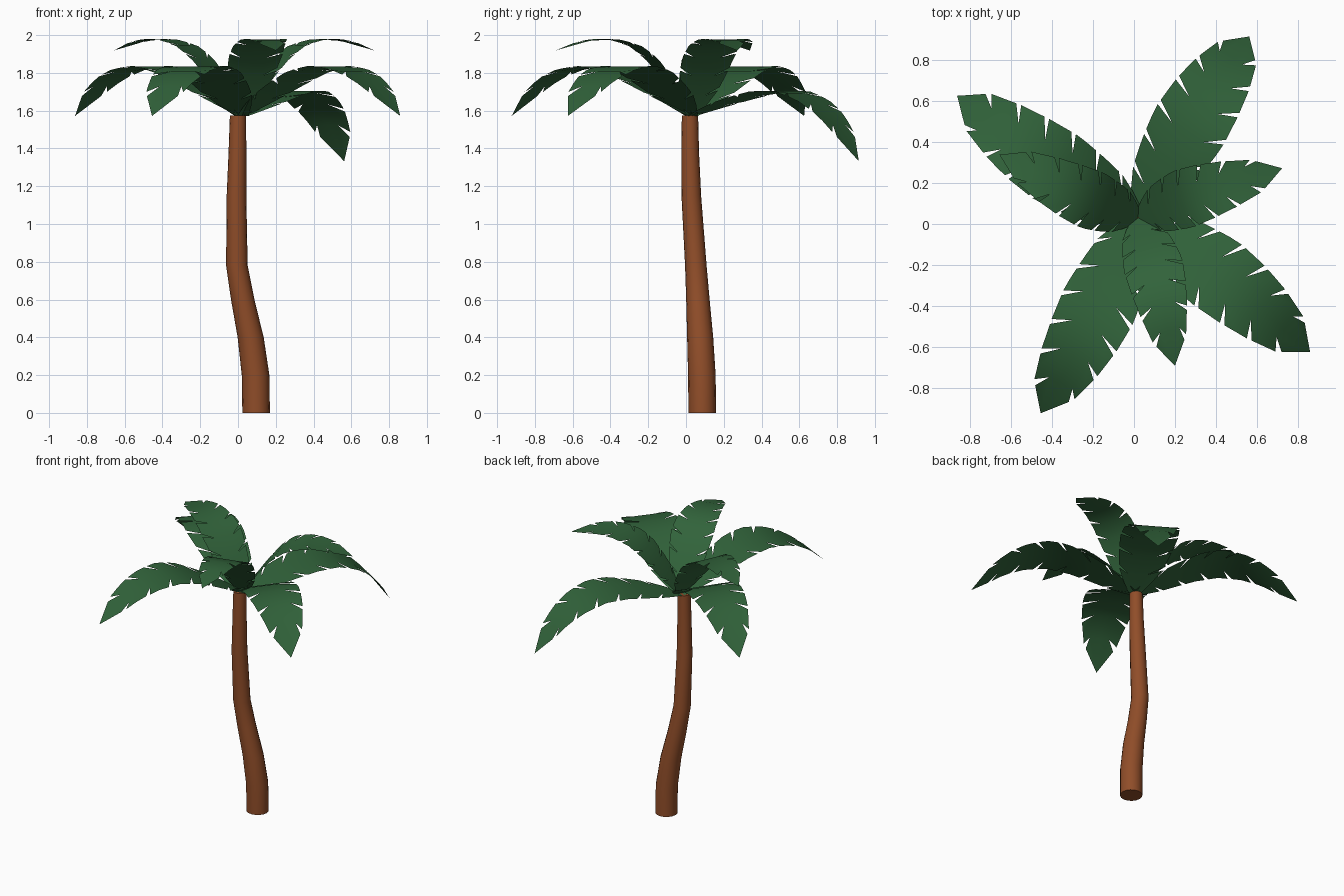
import bpy, bmesh, math, random
from mathutils import Matrix, Vector

old = bpy.data.objects.get("Cube")
if old:
    bpy.data.objects.remove(old, do_unlink=True)


def material(name, rgb):
    m = bpy.data.materials.new(name)
    m.use_nodes = True
    m.diffuse_color = (*rgb, 1)
    bsdf = m.node_tree.nodes["Principled BSDF"]
    bsdf.inputs["Base Color"].default_value = (*rgb, 1)
    bsdf.inputs["Roughness"].default_value = 0.9
    return m


GREEN = material("leaf green", (0.031, 0.125, 0.043))
BROWN = material("bark brown", (0.28, 0.075, 0.022))


def finish(bm, name, mat):
    mesh = bpy.data.meshes.new(name)
    bm.to_mesh(mesh)
    bm.free()
    mesh.materials.append(mat)
    ob = bpy.data.objects.new(name, mesh)
    bpy.context.collection.objects.link(ob)
    bpy.ops.object.select_all(action="DESELECT")
    ob.select_set(True)
    bpy.context.view_layer.objects.active = ob
    bpy.ops.object.shade_smooth_by_angle(angle=math.radians(40))
    return ob


def lerp_table(table, t):
    for (a, va), (b, vb) in zip(table, table[1:]):
        if t <= b:
            return va + (vb - va) * (t - a) / (b - a)
    return table[-1][1]


# Trunk: bent tapering tube, each ring is (x, y, z, radius)
RINGS = [(0.096, 0.086, 0, 0.073), (0.093, 0.084, 0.2, 0.073),
         (0.067, 0.075, 0.4, 0.069), (0.025, 0.063, 0.6, 0.062),
         (-0.006, 0.052, 0.78, 0.057), (-0.008, 0.028, 1.15, 0.052),
         (-0.003, 0.022, 1.38, 0.047), (0, 0.021, 1.575, 0.043)]
SIDES = 16
bm = bmesh.new()
rings = []
for x, y, z, r in RINGS:
    angles = [math.tau * i / SIDES for i in range(SIDES)]
    rings.append([bm.verts.new((x + r * math.cos(a), y + r * math.sin(a), z)) for a in angles])
for low, high in zip(rings, rings[1:]):
    for i in range(SIDES):
        j = (i + 1) % SIDES
        bm.faces.new((low[i], low[j], high[j], high[i]))
bm.faces.new(rings[0][::-1])
bm.faces.new(rings[-1])
finish(bm, "trunk", BROWN)

# Leaf: arched midrib height and half width along its length
ARCH = [(0, 0), (0.15, 0.095), (0.3, 0.175), (0.43, 0.235), (0.56, 0.265),
        (0.7, 0.25), (0.83, 0.2), (0.94, 0.12), (1.065, 0)]
WIDTH = [(0, 0.04), (0.15, 0.135), (0.3, 0.168), (0.46, 0.19), (0.63, 0.177),
         (0.78, 0.152), (0.935, 0.108), (1.065, 0)]
CUTS = [0, 0.14, 0.29, 0.44, 0.59, 0.74, 0.89]
LENGTH = 1.065


def leaf(name, azimuth, tilt, scale):
    rng = random.Random(4)
    bm = bmesh.new()

    def vert(s, side):
        bow = 0.02 * math.sin(math.pi * s / LENGTH)
        return bm.verts.new((s, side + bow, lerp_table(ARCH, s)))

    rib = [vert(s, 0) for s in CUTS]
    tip = vert(LENGTH, 0)
    for sign in (1, -1):
        def face(*vs):
            bm.faces.new(vs[::-1] if sign > 0 else vs)

        inner = [vert(s, sign * lerp_table(WIDTH, s) * rng.uniform(0.4, 0.65)) for s in CUTS]
        for k, s in enumerate(CUTS):
            start = s + (0.065 if k else 0)
            a = vert(start, sign * lerp_table(WIDTH, start))
            if k == len(CUTS) - 1:
                # pointed end
                face(rib[k], inner[k], tip)
                face(inner[k], a, tip)
                break
            # strip beside the midrib, then the tooth outside it
            end = CUTS[k + 1] + 0.04
            mid = (start + end) / 2
            m = vert(mid, sign * lerp_table(WIDTH, mid))
            b = vert(end, sign * lerp_table(WIDTH, end))
            face(rib[k], inner[k], inner[k + 1], rib[k + 1])
            face(inner[k], a, m)
            face(inner[k], m, inner[k + 1])
            face(m, b, inner[k + 1])
    place = (Matrix.Translation(Vector((0.02, 0.03, 1.572)))
             @ Matrix.Rotation(math.radians(azimuth), 4, "Z")
             @ Matrix.Rotation(math.radians(-tilt), 4, "Y")
             @ Matrix.Scale(scale, 4))
    bm.transform(place)
    finish(bm, name, GREEN)


# Crown: four long leaves, then three short raised ones
leaf("long_leaf_back_left", 58.5, -13, 1)
leaf("long_leaf_front_left", -38, 0, 1)
leaf("long_leaf_front_right", -116.5, 0, 1)
leaf("long_leaf_back_right", 146, 0, 1)
leaf("short_leaf_left", 19, 25, 0.77)
leaf("short_leaf_right", 155.5, 25, 0.77)
leaf("short_leaf_front", -76, 25, 0.77)
